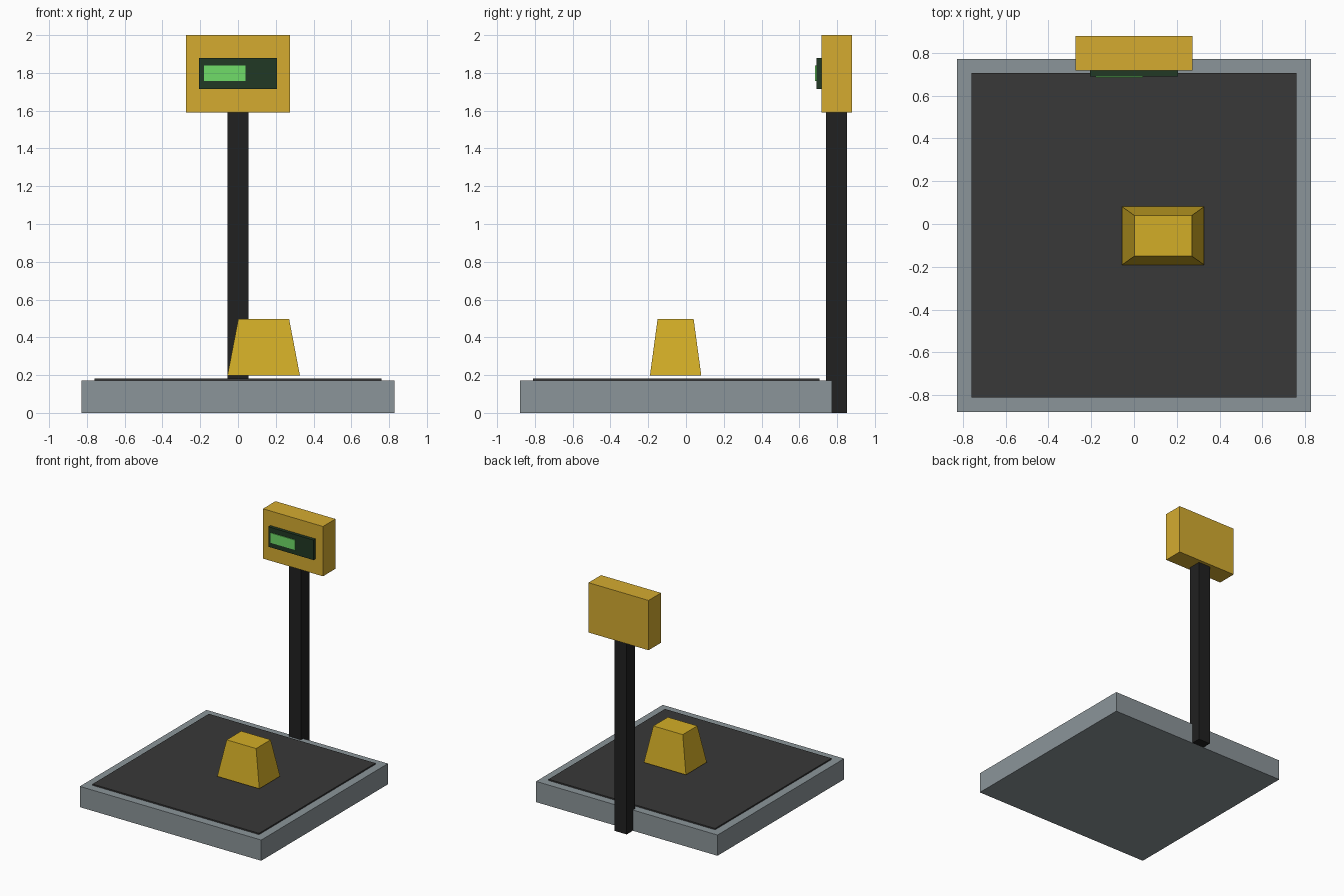
import bpy, bmesh
from mathutils import Vector

if "Cube" in bpy.data.objects:
    bpy.data.objects.remove(bpy.data.objects["Cube"])


def material(name, r, g, b):
    m = bpy.data.materials.new(name)
    m.diffuse_color = (r, g, b, 1)
    m.use_nodes = True
    m.node_tree.nodes["Principled BSDF"].inputs["Base Color"].default_value = m.diffuse_color
    return m


steel = material("steel", 0.26, 0.30, 0.32)
rubber = material("rubber", 0.04, 0.04, 0.04)
black = material("black", 0.015, 0.015, 0.015)
yellow = material("yellow", 0.66, 0.41, 0.03)
brass = material("brass", 0.65, 0.42, 0.02)
glass = material("glass", 0.015, 0.04, 0.018)
lit = material("lit", 0.16, 0.72, 0.14)


def block(name, mat, x, y, z, top_scale=1.0):
    """Box spanning the given ranges; top_scale tapers its upper face."""
    bm = bmesh.new()
    bmesh.ops.create_cube(bm, size=1)
    centre = Vector([sum(r) / 2 for r in (x, y, z)])
    size = [r[1] - r[0] for r in (x, y, z)]
    for v in bm.verts:
        taper = top_scale if v.co.z > 0 else 1.0
        v.co = Vector((v.co.x * size[0] * taper, v.co.y * size[1] * taper, v.co.z * size[2]))
    mesh = bpy.data.meshes.new(name)
    bm.to_mesh(mesh)
    bm.free()
    mesh.materials.append(mat)
    obj = bpy.data.objects.new(name, mesh)
    obj.location = centre
    bpy.context.collection.objects.link(obj)
    return obj


# Weighing platform
block("scale_base", steel, (-0.828, 0.828), (-0.88, 0.772), (0, 0.171))
block("platform_mat", rubber, (-0.76, 0.76), (-0.811, 0.706), (0.155, 0.182))

# Column and display head
block("post", black, (-0.055, 0.055), (0.742, 0.852), (0, 1.6))
block("display_head", yellow, (-0.274, 0.274), (0.717, 0.88), (1.589, 2.0))
block("display_screen", glass, (-0.206, 0.206), (0.69, 0.725), (1.715, 1.88))
block("readout", lit, (-0.181, 0.041), (0.684, 0.7), (1.756, 1.838))

# Tapered test weight
block("weight", brass, (-0.056, 0.328), (-0.191, 0.081), (0.197, 0.498), 0.7)
